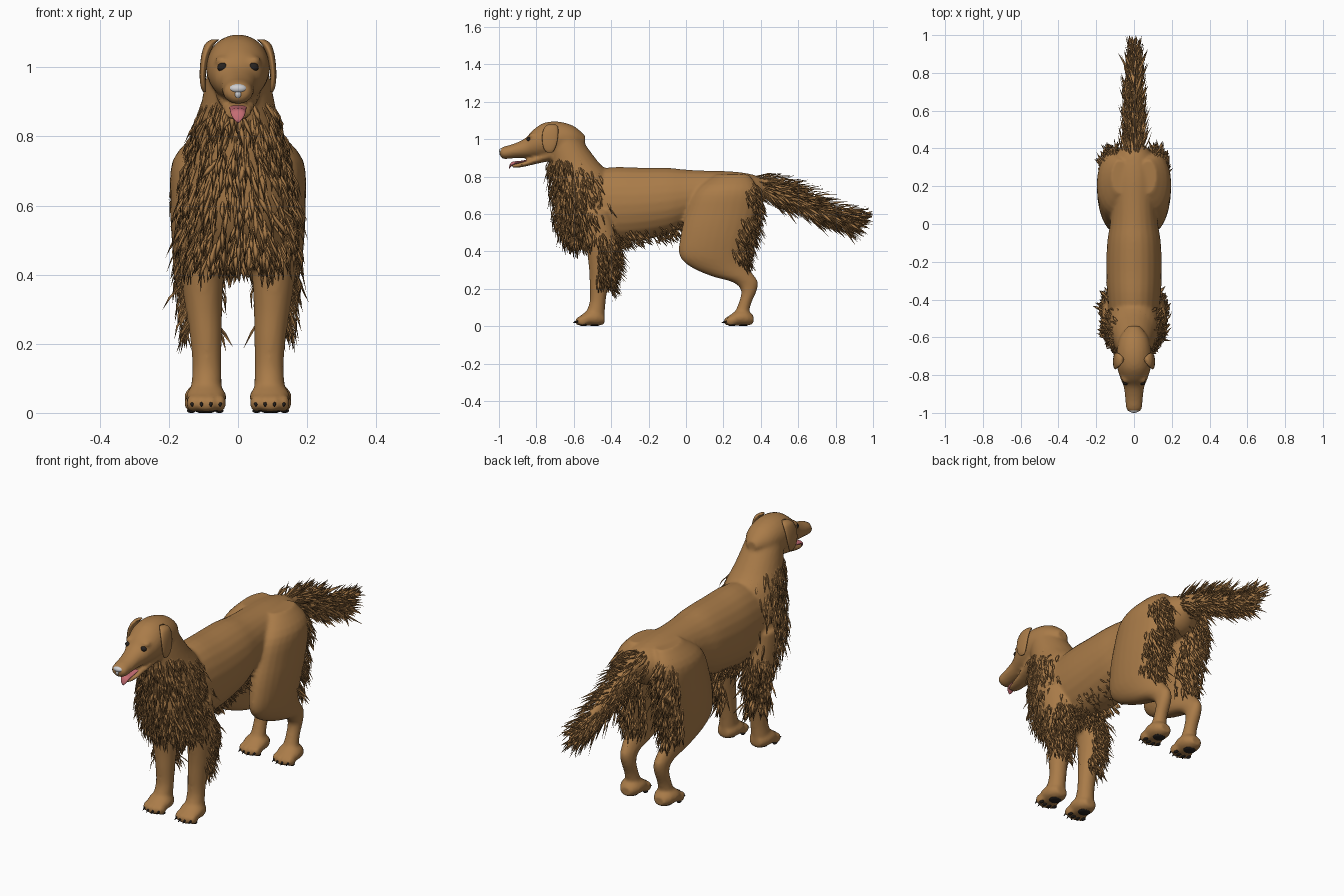
import bpy, bmesh, math, random
from mathutils import Vector, Matrix

random.seed(7)
cube = bpy.data.objects.get("Cube")
if cube:
    bpy.data.objects.remove(cube, do_unlink=True)


def material(name, r, g, b):
    m = bpy.data.materials.new(name)
    m.use_nodes = True
    m.diffuse_color = (r, g, b, 1)
    node = next(n for n in m.node_tree.nodes if n.type == 'BSDF_PRINCIPLED')
    node.inputs["Base Color"].default_value = (r, g, b, 1)
    node.inputs["Roughness"].default_value = 0.8
    return m


COAT = material("golden brown coat", .40, .20, .066)
DARK = material("dark eyes and claws", .02, .016, .014)
NOSE = material("pale grey nose", .62, .62, .64)
TONGUE = material("pink tongue", .55, .15, .17)


def finish(name, bm, mat):
    bmesh.ops.recalc_face_normals(bm, faces=bm.faces)
    for f in bm.faces:
        f.smooth = True
    mesh = bpy.data.meshes.new(name)
    bm.to_mesh(mesh)
    bm.free()
    mesh.materials.append(mat)
    ob = bpy.data.objects.new(name, mesh)
    bpy.context.collection.objects.link(ob)
    return ob


def sample(stations, t):
    """Smooth interpolation between stations (position, low, high, half width, x)."""
    last = len(stations) - 1
    i = min(int(t), last - 1)
    u = t - i
    a, b, c, d = (stations[max(0, min(last, i + k))] for k in (-1, 0, 1, 2))
    return [q + .5 * u * (r - p + u * (2 * p - 5 * q + 4 * r - s + u * (3 * (q - r) + s - p)))
            for p, q, r, s in zip(a, b, c, d)]


def surface(stations, axis, t, angle):
    """Point and outward normal on a lofted limb running along y or z."""
    pos, low, high, rx, x = sample(stations, t)
    r = max(.002, (high - low) / 2)
    mid = (high + low) / 2
    ca, sa = math.cos(angle), math.sin(angle)
    px, pr = x + rx * ca, mid + r * sa
    nx, nr = ca / rx, sa / r
    if axis == 'y':
        return Vector((px, pos, pr)), Vector((nx, 0, nr)).normalized()
    return Vector((px, pr, pos)), Vector((nx, nr, 0)).normalized()


def loft(bm, stations, axis, sides=24, steps=4):
    count = (len(stations) - 1) * steps
    rings = [[bm.verts.new(surface(stations, axis, i / steps, math.tau * k / sides)[0])
              for k in range(sides)] for i in range(count + 1)]
    for a, b in zip(rings, rings[1:]):
        for k in range(sides):
            j = (k + 1) % sides
            bm.faces.new((a[k], a[j], b[j], b[k]))
    bm.faces.new(rings[0])
    bm.faces.new(rings[-1])


def blob(bm, loc, size):
    bmesh.ops.create_icosphere(bm, subdivisions=3, radius=1,
                               matrix=Matrix.Translation(loc) @ Matrix.Diagonal((*size, 1)))


def strand(bm, p, n, d, length, width):
    """One tapering, slightly arched lock of hair."""
    side = d.cross(n).normalized() * width
    rings = []
    for along, out, w in ((0, -.006, .7), (.5, .006, 1)):
        c = p + d * length * along + n * out
        rings.append([bm.verts.new(v) for v in (c - side * w, c + n * width * .7, c + side * w)])
    end = p + d * length + n * random.uniform(-.004, .012)
    end.y = min(end.y, 1)
    tip = bm.verts.new(end)
    a, b = rings
    for k in range(3):
        j = (k + 1) % 3
        bm.faces.new((a[k], a[j], b[j], b[k]))
        bm.faces.new((b[k], b[j], tip))


def fur(bm, stations, axis, count, span, arc, flow, length, spread=.18):
    for _ in range(count):
        p, n = surface(stations, axis, random.uniform(*span), math.radians(random.uniform(*arc)))
        d = Vector(flow).normalized() + Vector([random.gauss(0, spread) for _ in range(3)])
        d += n * max(0, random.uniform(.04, .2) - d.dot(n))
        strand(bm, p, n, d.normalized(), length * random.uniform(.6, 1.15), random.uniform(.004, .009))


def mirrored(stations, s):
    return [(*row[:4], row[4] * s) for row in stations]


def central(*rows):
    return [(*row, 0) for row in rows]


# Body shapes: position along the axis, low edge, high edge, half width, x
torso = central((-.62, .56, .74, .06), (-.55, .48, .82, .12), (-.4, .45, .85, .14),
                (-.25, .46, .848, .147), (-.1, .49, .847, .142), (0, .535, .837, .127),
                (.1, .58, .832, .117), (.25, .6, .827, .12), (.36, .62, .81, .1), (.42, .68, .78, .05))
neck = central((.42, -.56, -.42, .1), (.48, -.63, -.37, .145), (.58, -.69, -.36, .162),
               (.7, -.705, -.375, .152), (.8, -.717, -.4, .13), (.88, -.727, -.47, .11),
               (.96, -.74, -.53, .094), (1.03, -.74, -.58, .08))
head = central((-.54, .97, 1.02, .03), (-.6, .93, 1.07, .075), (-.68, .91, 1.094, .092),
               (-.76, .9, 1.087, .089), (-.82, .9, 1.047, .071), (-.86, .9, 1.005, .055),
               (-.92, .898, .976, .047), (-.975, .894, .96, .042), (-.994, .91, .947, .028))
jaw = central((-.72, .885, .95, .065), (-.8, .868, .912, .05), (-.88, .85, .876, .037),
              (-.93, .846, .866, .024))
tail = central((.34, .71, .81, .06), (.5, .67, .77, .04), (.65, .61, .7, .033),
               (.8, .56, .63, .024), (.92, .56, .59, .008))
front_leg = [(.62, -.6, -.4, .07, .1), (.45, -.54, -.37, .067, .105), (.32, -.52, -.39, .055, .1),
             (.22, -.515, -.415, .046, .093), (.13, -.515, -.43, .042, .09),
             (.06, -.54, -.435, .046, .092), (.02, -.54, -.44, .05, .092)]
hind_leg = [(.81, .16, .34, .045, .075), (.73, .06, .38, .077, .112), (.6, 0, .375, .086, .11),
            (.48, -.03, .345, .08, .11), (.38, -.035, .32, .068, .108), (.32, .02, .33, .056, .105),
            (.27, .13, .365, .046, .1), (.235, .25, .385, .037, .097), (.19, .295, .378, .034, .095),
            (.12, .28, .348, .033, .095), (.06, .255, .335, .04, .095), (.02, .25, .33, .045, .095)]


def foot(x, toe):
    rows = ((0, .01, .03, .025), (.025, .004, .055, .044), (.07, .003, .085, .058),
            (.12, .003, .085, .052), (.155, .012, .06, .03))
    return [(toe + y, low, high, w, x) for y, low, high, w in rows]


# Skin: every limb fused into one smooth body
body = bmesh.new()
claws, pads = bmesh.new(), bmesh.new()
for shape, axis in ((torso, 'y'), (neck, 'z'), (head, 'y'), (jaw, 'y'), (tail, 'y')):
    loft(body, shape, axis)
for s in (-1, 1):
    loft(body, mirrored(front_leg, s), 'z')
    loft(body, mirrored(hind_leg, s), 'z')
    blob(body, (s * .045, -.815, 1.018), (.022, .028, .016))
    for x, toe in ((.092, -.59), (.097, .205)):
        loft(body, foot(x * s, toe), 'y')
        blob(pads, (x * s, toe + .1, .008), (.03, .03, .008))
        # Toes with claws and pads
        for k in (-1.5, -.5, .5, 1.5):
            tx, ty = x * s + k * .027, toe + .022 + abs(k) * .01
            blob(body, (tx, ty, .028), (.017, .03, .026))
            blob(pads, (tx, ty + .01, .006), (.01, .014, .006))
            bmesh.ops.create_cone(claws, segments=8, radius1=.008, radius2=.001, depth=.03, cap_ends=True,
                                  matrix=Matrix.Translation((tx, ty - .028, .024))
                                  @ Matrix.Rotation(math.radians(115), 4, 'X'))
dog = finish("body", body, COAT)
fuse = dog.modifiers.new("Fuse", 'REMESH')
fuse.mode = 'VOXEL'
fuse.voxel_size = .009
fuse.use_smooth_shade = True
relax = dog.modifiers.new("Relax", 'SMOOTH')
relax.factor = .5
relax.iterations = 4
finish("claws", claws, DARK)
finish("paw_pads", pads, DARK)

# Ears
for s, label in ((1, "left"), (-1, "right")):
    bm = bmesh.new()
    loft(bm, mirrored([(1.08, -.735, -.7, .012, .066), (1.066, -.755, -.685, .014, .082),
                       (1.03, -.768, -.683, .011, .096), (.98, -.768, -.69, .009, .102),
                       (.945, -.758, -.703, .008, .1), (.928, -.742, -.715, .004, .097)], s), 'z')
    finish(label + "_ear", bm, COAT)
    bm = bmesh.new()
    blob(bm, (s * .044, -.84, 1), (.016, .012, .013))
    finish(label + "_eye", bm, DARK)

# Nose and tongue
bm = bmesh.new()
blob(bm, (0, -.984, .938), (.026, .016, .014))
blob(bm, (0, -.984, .922), (.012, .014, .014))
finish("nose", bm, NOSE)
bm = bmesh.new()
loft(bm, central((-.8, .89, .9, .025), (-.88, .874, .885, .024), (-.925, .86, .88, .022),
                 (-.94, .848, .868, .017), (-.946, .839, .85, .006)), 'y')
finish("tongue", bm, TONGUE)

# Long coat: mane, belly fringe, tail plume
bm = bmesh.new()
fur(bm, neck, 'z', 1150, (.6, 5.3), (0, 360), (0, .2, -1), .1)
fur(bm, neck, 'z', 160, (.2, 1), (0, 360), (0, .15, -1), .055)
finish("mane", bm, COAT)
bm = bmesh.new()
fur(bm, torso, 'y', 230, (1.8, 5.2), (225, 315), (0, .7, -.7), .065)
finish("belly_fringe", bm, COAT)
bm = bmesh.new()
fur(bm, tail, 'y', 330, (.2, 3.4), (0, 360), (0, 1, -.36), .13, .15)
fur(bm, tail, 'y', 300, (.4, 3.3), (190, 350), (0, .8, -.6), .15, .15)
fur(bm, tail, 'y', 50, (3.2, 4), (0, 360), (0, 1, -.1), .11, .2)
finish("tail_plume", bm, COAT)

# Leg feathering and breeches
for s, label in ((1, "left"), (-1, "right")):
    outside = (-20, 120) if s > 0 else (60, 200)
    bm = bmesh.new()
    fur(bm, mirrored(front_leg, s), 'z', 170, (.7, 2.7), outside, (0, .25, -1), .09)
    fur(bm, mirrored(front_leg, s), 'z', 80, (.8, 3), (50, 130), (0, .5, -1), .1)
    finish(label + "_front_feathering", bm, COAT)
    bm = bmesh.new()
    fur(bm, mirrored(hind_leg, s), 'z', 300, (.5, 4.3), (35, 145), (0, .35, -1), .1)
    finish(label + "_breeches", bm, COAT)
